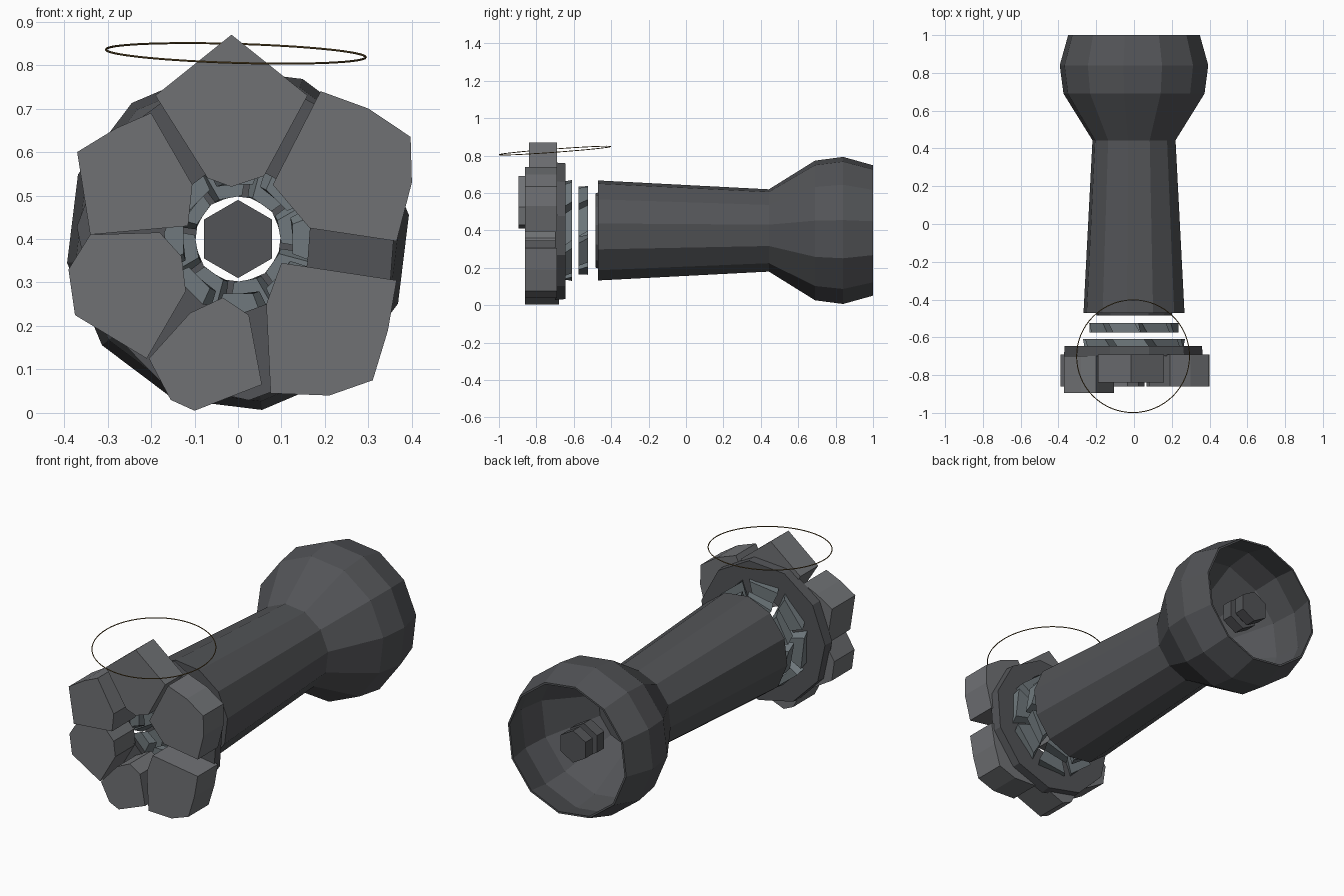
import bpy, bmesh
from math import sin, cos, pi, radians

if "Cube" in bpy.data.objects:
    bpy.data.objects.remove(bpy.data.objects["Cube"])

CZ = 0.4  # height of the long axis


def material(name, rgb):
    m = bpy.data.materials.new(name)
    m.diffuse_color = (*rgb, 1)
    m.use_nodes = True
    m.node_tree.nodes["Principled BSDF"].inputs["Base Color"].default_value = m.diffuse_color
    return m


DARK = material("dark_grey", (0.085, 0.088, 0.095))
MID = material("mid_grey", (0.16, 0.165, 0.175))
BLUE = material("blue_grey", (0.16, 0.19, 0.205))
BRONZE = material("bronze", (0.16, 0.10, 0.03))


def finish(bm, name, mat):
    bmesh.ops.recalc_face_normals(bm, faces=bm.faces)
    me = bpy.data.meshes.new(name)
    bm.to_mesh(me)
    bm.free()
    me.materials.append(mat)
    ob = bpy.data.objects.new(name, me)
    bpy.context.collection.objects.link(ob)
    return ob


def lathe(name, profile, sides, mat, turn=0.0, closed=True):
    """Spin (radius, y) points round the long axis with flat sides."""
    bm = bmesh.new()
    rings = []
    for r, y in profile:
        rings.append([bm.verts.new((r * cos(turn + 2 * pi * i / sides), y,
                                    CZ + r * sin(turn + 2 * pi * i / sides)))
                      for i in range(sides)])
    n = len(rings)
    for k in range(n if closed else n - 1):
        a, b = rings[k], rings[(k + 1) % n]
        for i in range(sides):
            j = (i + 1) % sides
            bm.faces.new((a[i], a[j], b[j], b[i]))
    if not closed:
        bm.faces.new(rings[0])
        bm.faces.new(rings[-1])
    return finish(bm, name, mat)


def add_prism(bm, pts, y0, y1, skew=0.0):
    """Extrude an (x, z) outline from y0 to y1, twisting the far end by skew."""
    front = [bm.verts.new((x, y0, z)) for x, z in pts]
    back = []
    for x, z in pts:
        dz = z - CZ
        back.append(bm.verts.new((x * cos(skew) - dz * sin(skew), y1,
                                  CZ + x * sin(skew) + dz * cos(skew))))
    bm.faces.new(front)
    bm.faces.new(back[::-1])
    for i in range(len(pts)):
        j = (i + 1) % len(pts)
        bm.faces.new((front[i], back[i], back[j], front[j]))


def block_ring(name, y0, y1, r_in, r_out, count, turn):
    """Ring of separate wedge blocks with slanted gaps."""
    bm = bmesh.new()
    half = pi / count * 0.80
    for i in range(count):
        a = turn + 2 * pi * i / count
        pts = [(r * cos(a + d), CZ + r * sin(a + d)) for r, d in
               ((r_in, -half * 0.85), (r_out, -half), (r_out, half), (r_in, half * 0.85))]
        add_prism(bm, pts, y0, y1, 0.12)
    return finish(bm, name, BLUE)


# tapered hollow body
lathe("body_tube", [(0.27, -0.47), (0.222, 0.445), (0.10, 0.445), (0.10, -0.485),
                    (0.20, -0.485), (0.205, -0.47)], 12, DARK, radians(8))
# open bulb at the rear
lathe("rear_bulb", [(0.22, 0.44), (0.377, 0.69), (0.397, 0.84), (0.352, 1.0),
                    (0.342, 1.0), (0.386, 0.84), (0.367, 0.695), (0.205, 0.45)],
      12, DARK, radians(8))
# hexagonal core inside the bulb
lathe("core_flange", [(0.09, 0.80), (0.09, 0.86)], 6, DARK, pi / 6, False)
lathe("core_neck", [(0.05, 0.86), (0.05, 0.89)], 6, DARK, pi / 6, False)
lathe("core_cap", [(0.085, 0.89), (0.085, 0.95)], 6, DARK, pi / 6, False)

# two floating rings of blocks
block_ring("rear_block_ring", -0.575, -0.525, 0.10, 0.237, 8, radians(10))
block_ring("front_block_ring", -0.655, -0.61, 0.13, 0.275, 8, radians(0))

# front plate with hole
lathe("front_plate", [(0.372, -0.70), (0.368, -0.645), (0.19, -0.645), (0.17, -0.70)],
      11, DARK, radians(12))

# six irregular front petals
petals = {
    "petal_top": ((-0.84, -0.69), [(-0.015, 0.87), (0.16, 0.73), (0.06, 0.545),
                  (-0.015, 0.52), (-0.07, 0.54), (-0.19, 0.73)]),
    "petal_upper_right": ((-0.86, -0.69), [(0.19, 0.74), (0.30, 0.70), (0.397, 0.635),
                          (0.40, 0.53), (0.365, 0.395), (0.165, 0.425), (0.08, 0.525)]),
    "petal_lower_right": ((-0.86, -0.69), [(0.365, 0.305), (0.345, 0.19), (0.31, 0.075),
                          (0.21, 0.04), (0.075, 0.045), (0.065, 0.25), (0.10, 0.345)]),
    "petal_bottom": ((-0.86, -0.68), [(0.055, 0.065), (-0.10, 0.005), (-0.155, 0.03),
                     (-0.205, 0.125), (-0.11, 0.23), (-0.035, 0.265), (0.025, 0.225)]),
    "petal_lower_left": ((-0.86, -0.69), [(-0.375, 0.225), (-0.21, 0.125), (-0.12, 0.28),
                         (-0.13, 0.36), (-0.18, 0.415), (-0.34, 0.41), (-0.39, 0.33)]),
    "petal_upper_left": ((-0.895, -0.70), [(-0.37, 0.60), (-0.28, 0.655), (-0.20, 0.69),
                         (-0.105, 0.525), (-0.115, 0.43), (-0.34, 0.41)]),
}
for name, ((y0, y1), pts) in petals.items():
    bm = bmesh.new()
    add_prism(bm, pts, y0, y1)
    finish(bm, name, MID)

# thin tilted halo above the front
bpy.ops.mesh.primitive_torus_add(major_radius=0.299, minor_radius=0.0025,
                                 major_segments=64, minor_segments=6,
                                 location=(-0.005, -0.70, 0.827),
                                 rotation=(radians(4.2), radians(1.7), 0))
halo = bpy.context.object
halo.name = "halo_ring"
halo.data.materials.append(BRONZE)
